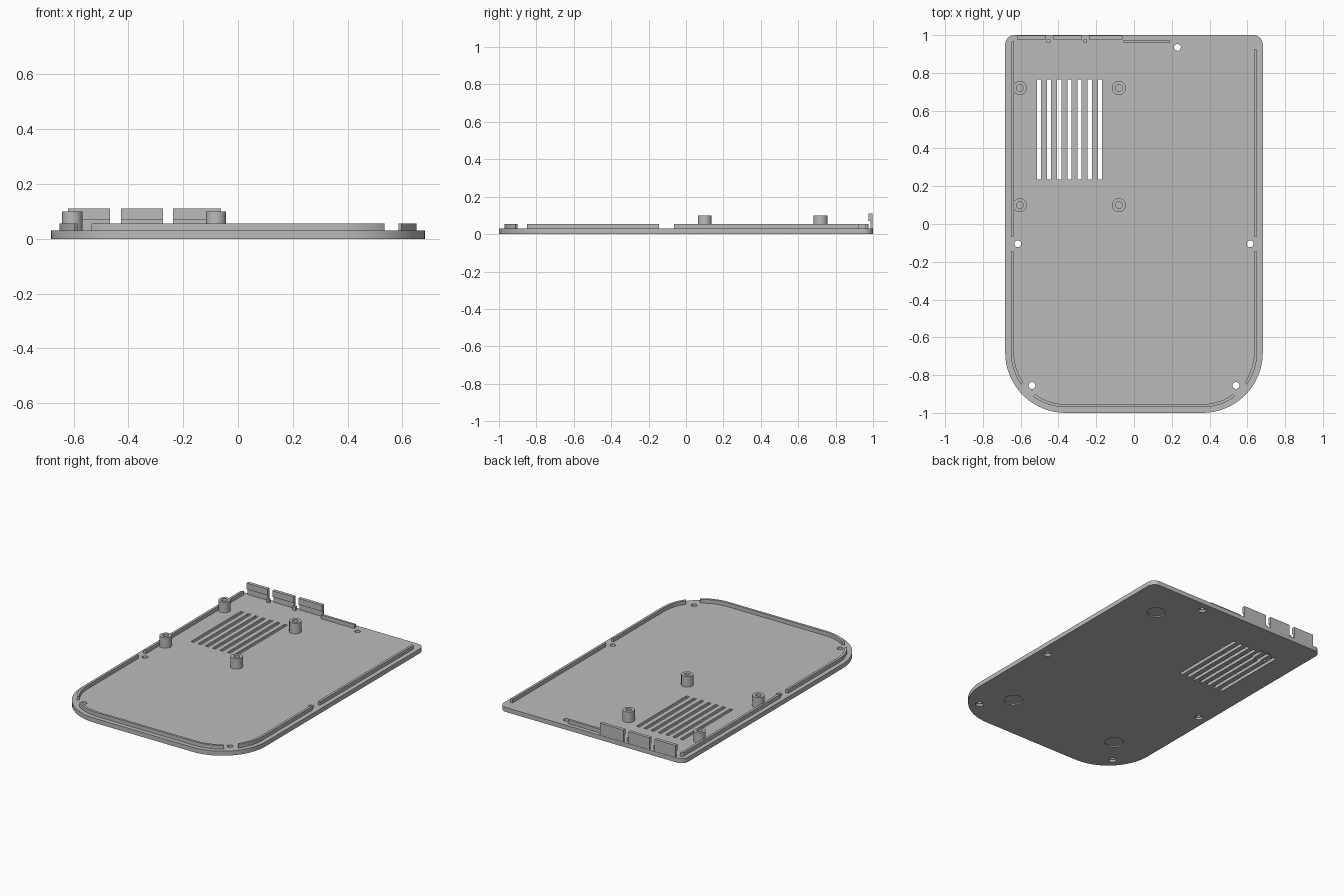
import bpy
import bmesh
import math
from mathutils import Matrix, Vector

cube = bpy.data.objects.get("Cube")
if cube:
    bpy.data.objects.remove(cube, do_unlink=True)

PLATE_TOP, RIM_TOP, TAB_TOP = 0.03, 0.055, 0.11

grey = bpy.data.materials.new("mid_grey")
grey.use_nodes = True
grey.diffuse_color = (0.5, 0.5, 0.5, 1)
grey.node_tree.nodes["Principled BSDF"].inputs["Base Color"].default_value = (0.5, 0.5, 0.5, 1)


def make(name, bm):
    bmesh.ops.recalc_face_normals(bm, faces=bm.faces)
    mesh = bpy.data.meshes.new(name)
    bm.to_mesh(mesh)
    bm.free()
    mesh.materials.append(grey)
    obj = bpy.data.objects.new(name, mesh)
    bpy.context.collection.objects.link(obj)
    return obj


def smooth(obj):
    for p in obj.data.polygons:
        p.use_smooth = True
    obj.data.set_sharp_from_angle(angle=math.radians(30))


def add_box(bm, x0, x1, y0, y1, z0, z1, turn=0):
    centre = Vector((x0 + x1, y0 + y1, z0 + z1)) / 2
    m = Matrix.Translation(centre) @ Matrix.Rotation(turn, 4, "Z")
    m = m @ Matrix.Diagonal((x1 - x0, y1 - y0, z1 - z0, 1))
    bmesh.ops.create_cube(bm, size=1, matrix=m)


def add_cylinder(bm, x, y, r, z0, z1):
    bmesh.ops.create_cone(bm, cap_ends=True, segments=32, radius1=r, radius2=r,
                          depth=z1 - z0, matrix=Matrix.Translation((x, y, (z0 + z1) / 2)))


def cut(obj, bm):
    """Subtract the cutter volume and bake the result."""
    cutter = make("cutter", bm)
    cutter.hide_render = True
    mod = obj.modifiers.new("cut", "BOOLEAN")
    mod.operation, mod.solver, mod.object = "DIFFERENCE", "EXACT", cutter
    graph = bpy.context.evaluated_depsgraph_get()
    baked = bpy.data.meshes.new_from_object(obj.evaluated_get(graph))
    obj.modifiers.clear()
    obj.data = baked
    bpy.data.objects.remove(cutter, do_unlink=True)


def outline(inset):
    """Rounded plate outline: large front corners, small back corners."""
    pts = []
    for sx, sy, r, start in ((1, 1, 0.05, 0), (-1, 1, 0.05, 90),
                             (-1, -1, 0.32, 180), (1, -1, 0.32, 270)):
        cx, cy = sx * (0.682 - r), sy * (1 - r)
        for i in range(17):
            a = math.radians(start + 90 * i / 16)
            pts.append((cx + (r - inset) * math.cos(a), cy + (r - inset) * math.sin(a)))
    return pts


def extrude_up(bm, faces, height):
    ext = bmesh.ops.extrude_face_region(bm, geom=faces)
    verts = [v for v in ext["geom"] if isinstance(v, bmesh.types.BMVert)]
    bmesh.ops.translate(bm, verts=verts, vec=(0, 0, height))


# Base plate
bm = bmesh.new()
face = bm.faces.new([bm.verts.new((x, y, 0)) for x, y in outline(0)])
extrude_up(bm, [face], PLATE_TOP)
plate = make("base_plate", bm)

# Foot recesses and screw head recesses in the underside
screws = [(-0.615, -0.105), (0.615, -0.105), (-0.54, -0.855), (0.54, -0.855), (0.23, 0.935)]
bm = bmesh.new()
for side in (-1, 1):
    add_cylinder(bm, side * 0.43, 0.73, 0.058, -0.02, 0.008)
    add_cylinder(bm, side * 0.41, -0.68, 0.058, -0.02, 0.008)
for x, y in screws:
    add_cylinder(bm, x, y, 0.025, -0.02, 0.015)
cut(plate, bm)

# Screw holes and vent slots
bm = bmesh.new()
for x, y in screws:
    add_cylinder(bm, x, y, 0.018, -0.05, 0.1)
for i in range(7):
    x = -0.503 + i * 0.0538
    add_box(bm, x - 0.011, x + 0.011, 0.235, 0.765, -0.05, 0.1)
cut(plate, bm)
smooth(plate)

# Raised locating rim, interrupted at the screws and along the back
bm = bmesh.new()
outer = [bm.verts.new((x, y, PLATE_TOP)) for x, y in outline(0.03)]
inner = [bm.verts.new((x, y, PLATE_TOP)) for x, y in outline(0.046)]
n = len(outer)
ring = [bm.faces.new((outer[i], outer[(i + 1) % n], inner[(i + 1) % n], inner[i]))
        for i in range(n)]
extrude_up(bm, ring, RIM_TOP - PLATE_TOP)
rim = make("locating_rim", bm)
bm = bmesh.new()
for side in (-1, 1):
    x = side * 0.64
    add_box(bm, x - 0.06, x + 0.06, -0.145, -0.065, 0, 0.1)
    x = side * 0.57
    add_box(bm, x - 0.044, x + 0.044, -0.96, -0.81, 0, 0.1, side * math.pi / 4)
add_box(bm, -0.635, 0.72, 0.925, 1.05, 0, 0.1)
cut(rim, bm)
smooth(rim)

# Back rim strip and the small ribs between the tabs
bm = bmesh.new()
add_box(bm, -0.055, 0.19, 0.957, 0.973, PLATE_TOP, RIM_TOP)
for x in (-0.452, -0.258):
    add_box(bm, x - 0.01, x + 0.01, 0.96, 0.976, PLATE_TOP, RIM_TOP)
make("back_rim_strip", bm)

# Hooked back tabs
for name, x0, x1 in (("right", -0.62, -0.467), ("middle", -0.428, -0.274),
                     ("left", -0.237, -0.062)):
    bm = bmesh.new()
    profile = [(0.998, PLATE_TOP), (0.998, TAB_TOP), (0.976, TAB_TOP),
               (0.976, 0.069), (0.986, 0.069), (0.986, PLATE_TOP)]
    face = bm.faces.new([bm.verts.new((x0, y, z)) for y, z in profile])
    ext = bmesh.ops.extrude_face_region(bm, geom=[face])
    bmesh.ops.translate(bm, vec=(x1 - x0, 0, 0),
                        verts=[v for v in ext["geom"] if isinstance(v, bmesh.types.BMVert)])
    make("back_tab_" + name, bm)

# Hollow mounting posts
for i, (x, y) in enumerate((x, y) for x in (-0.605, -0.08) for y in (0.1, 0.72)):
    bm = bmesh.new()
    add_cylinder(bm, x, y, 0.037, PLATE_TOP - 0.005, 0.1)
    post = make(f"mounting_post_{i + 1}", bm)
    bm = bmesh.new()
    add_cylinder(bm, x, y, 0.018, PLATE_TOP + 0.002, 0.2)
    cut(post, bm)
    smooth(post)
